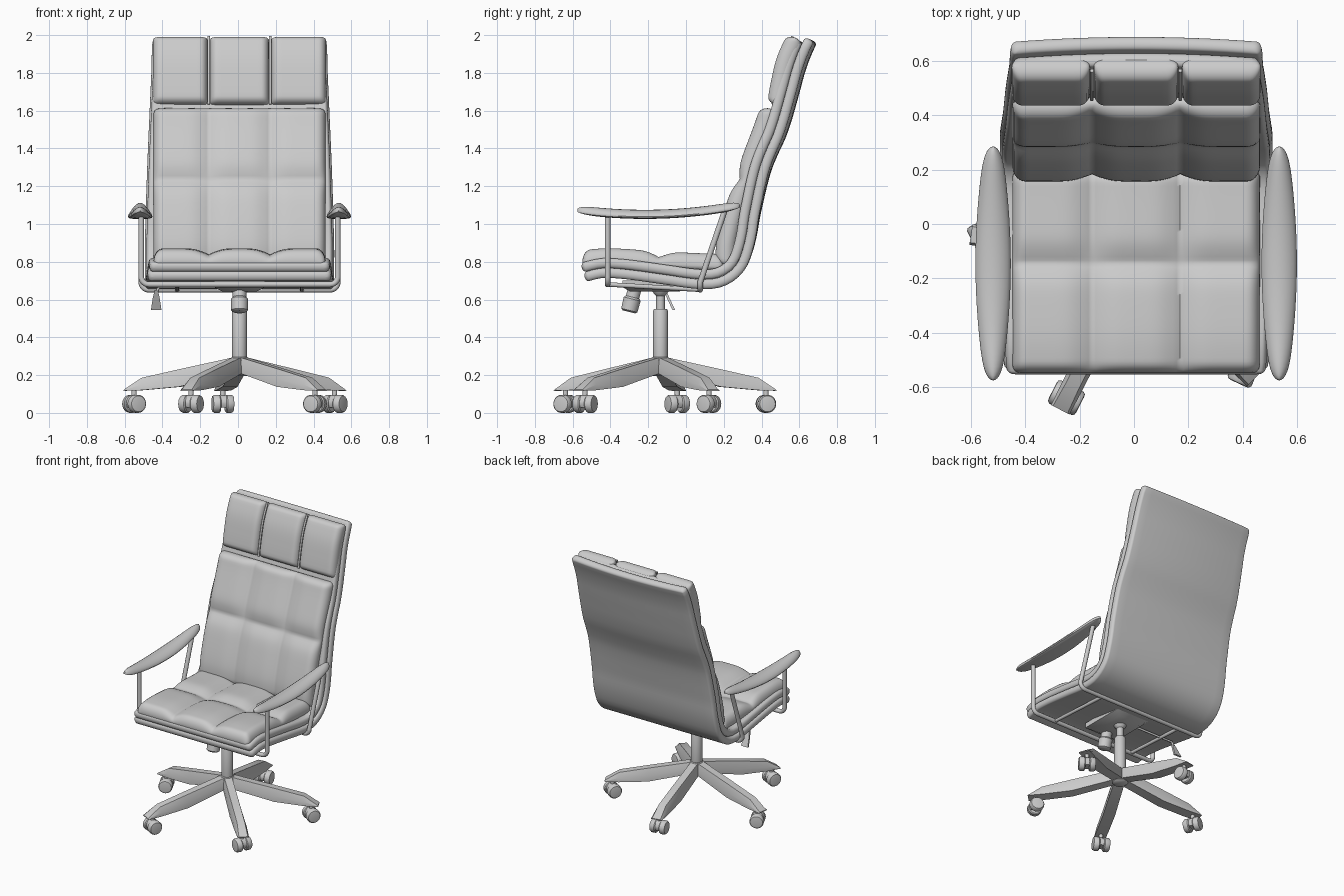
import bpy, math
from mathutils import Vector, Matrix

if "Cube" in bpy.data.objects:
    bpy.data.objects.remove(bpy.data.objects["Cube"])

CX, CY = 0.008, -0.135          # column axis


def make(name, verts, faces, angle=40):
    me = bpy.data.meshes.new(name)
    me.from_pydata([tuple(v) for v in verts], [], faces)
    ob = bpy.data.objects.new(name, me)
    bpy.context.collection.objects.link(ob)
    bpy.ops.object.select_all(action='DESELECT')
    ob.select_set(True)
    bpy.context.view_layer.objects.active = ob
    bpy.ops.object.mode_set(mode='EDIT')
    bpy.ops.mesh.select_all(action='SELECT')
    bpy.ops.mesh.remove_doubles(threshold=0.0001)
    bpy.ops.mesh.normals_make_consistent(inside=False)
    bpy.ops.object.mode_set(mode='OBJECT')
    bpy.ops.object.shade_smooth_by_angle(angle=math.radians(angle))
    return ob


def loft(name, rings, angle=40):
    n = len(rings[0])
    verts = [v for r in rings for v in r]
    faces = [(i*n+j, i*n+(j+1) % n, (i+1)*n+(j+1) % n, (i+1)*n+j)
             for i in range(len(rings)-1) for j in range(n)]
    faces += [tuple(range(n)), tuple(range(len(verts)-n, len(verts)))]
    return make(name, verts, faces, angle)


def turned(name, profile, mat=Matrix(), n=32):
    """Revolve (radius, height) pairs about local z."""
    return loft(name, [[mat @ Vector((r*math.cos(a), r*math.sin(a), h))
                        for a in (2*math.pi*k/n for k in range(n))] for r, h in profile])


def rod(name, pts, r):
    cu = bpy.data.curves.new(name, 'CURVE')
    cu.dimensions, cu.bevel_depth, cu.bevel_resolution, cu.use_fill_caps = '3D', r, 4, True
    sp = cu.splines.new('POLY')
    sp.points.add(len(pts)-1)
    for p, c in zip(sp.points, pts):
        p.co = (*c, 1)
    ob = bpy.data.objects.new(name, cu)
    bpy.context.collection.objects.link(ob)
    bpy.ops.object.select_all(action='DESELECT')
    ob.select_set(True)
    bpy.context.view_layer.objects.active = ob
    bpy.ops.object.convert(target='MESH')
    bpy.ops.object.shade_smooth_by_angle(angle=math.radians(40))


class Path:
    """Smooth side-view (y, z) curve looked up by length."""
    def __init__(self, pts):
        p = [Vector(q) for q in pts]
        p = [2*p[0]-p[1]] + p + [2*p[-1]-p[-2]]
        self.d = []
        for a, b, c, e in zip(p, p[1:], p[2:], p[3:]):
            for k in range(16):
                t = k/16
                self.d.append(0.5*(2*b+(c-a)*t+(2*a-5*b+4*c-e)*t*t+(3*b-a-3*c+e)*t**3))
        self.d.append(p[-2])
        self.s = [0]
        for a, b in zip(self.d, self.d[1:]):
            self.s.append(self.s[-1]+(b-a).length)
        self.len = self.s[-1]

    def at(self, s):
        i = 0
        while i < len(self.s)-2 and self.s[i+1] < s:
            i += 1
        return self.d[i].lerp(self.d[i+1], (s-self.s[i])/(self.s[i+1]-self.s[i]))

    def frame(self, s):
        t = (self.at(min(s+.02, self.len))-self.at(max(s-.02, 0))).normalized()
        return self.at(s), Vector((-t.y, t.x))


def steps(lo, hi, r, n):
    """Even steps with extra ones near both rounded ends."""
    e = [r*(1-math.cos(math.pi/2*k/6)) for k in range(6)]
    m = [lo+r+(hi-lo-2*r)*k/n for k in range(n+1)]
    return [lo+x for x in e] + m + [hi-x for x in reversed(e)]


def pad(name, path, x0, x1, top, bot, r=.035, seams_x=(), seams_s=(), width=lambda f: 1,
        trim=0, n=(30, 30), corner=.03, bow=0, depth=.5):
    """Padded sheet following a path, rounded at its edges and pinched at its seams."""
    end = path.len-trim
    us, ss = steps(x0, x1, r, n[0]), steps(0, end, r, n[1])
    mid, half = (x0+x1)/2, (x1-x0)/2

    def edge(d):
        return math.sqrt(max(0, 1-(1-min(d, r)/r)**2))
    V = [[], []]
    for s in ss:
        p, nrm = path.frame(s)
        dv = min(s, end-s, corner)
        dv = max(dv, 0)
        inset = corner-math.sqrt(max(0, corner**2-(corner-dv)**2))
        f = s/end
        for u in us:
            q = (u-mid)/half
            x = mid+q*(half*width(f)-inset)
            e = edge(min(u-x0, x1-u))*edge(max(0, min(s, end-s)))
            g = 1
            for c, w in [(u-k, .06) for k in seams_x]+[(s-k*end, .06) for k in seams_s]:
                g *= 1-depth*.65*math.exp(-(c/w)**2)-depth*.35*math.exp(-abs(c)/.015)
            b = -bow*(1-q*q)*min(1, max(0, f*2.5-1))
            for side, h in ((0, b+top*e*g), (1, b-bot*e)):
                o = p+nrm*h
                V[side].append((x, o.x, o.y))
    m, c = len(us), len(V[0])
    F = []
    for i in range(len(ss)-1):
        for j in range(m-1):
            a = (i*m+j, i*m+j+1, (i+1)*m+j+1, (i+1)*m+j)
            F += [a, tuple(c+k for k in reversed(a))]
    return make(name, V[0]+V[1], F, 60)


# two-layer shell sweeping from seat front to the top of the back
outer = [(-.53, .695), (-.45, .715), (-.33, .71), (-.14, .685), (.07, .657), (.20, .672),
         (.305, .75), (.36, .89), (.385, 1.04), (.44, 1.29), (.515, 1.475), (.57, 1.66),
         (.62, 1.84), (.675, 1.97)]
shell = Path(outer)


def offset(d):
    fr = [shell.frame(shell.len*k/24) for k in range(25)]
    return Path([tuple(p+n*d) for p, n in fr])


def taper(f):
    return 1+.03*math.sin(math.pi*min(1, f*1.1))-.05*max(0, f-.45)/.55


for nm, d, hw, tr in (("outer_shell", .025, .487, 0), ("inner_shell", .077, .478, .03)):
    pad(nm, offset(d), CX-hw, CX+hw, .026, .026, r=.018, width=taper, trim=tr,
        n=(16, 60), bow=.02)

# quilted cushions
SX = (-.155, .17)
pad("seat_cushion", Path([(-.548, .795), (-.4, .805), (-.15, .79), (.05, .78), (.2, .775)]),
    -.447, .463, .066, .03, r=.05, seams_x=SX, seams_s=(.54,), n=(60, 50))
pad("back_cushion", Path([(.21, .78), (.217, .9), (.26, 1.07), (.31, 1.22), (.35, 1.34),
                          (.41, 1.5), (.448, 1.61)]),
    -.447, .463, .055, .05, r=.05, seams_x=SX, seams_s=(.53,), n=(60, 50))
head = Path([(.478, 1.63), (.50, 1.75), (.53, 1.87), (.582, 1.985)])
for k, (a, b) in enumerate(((-.45, -.162), (-.148, .163), (.177, .466))):
    pad("headrest_cushion_%d" % (k+1), head, a, b, .05, .05, r=.04, n=(12, 14), corner=.015)
for x in SX:
    rod("headrest_piping", [(x, *(p+n*.02)) for p, n in
                            (head.frame(head.len*k/10) for k in range(11))], .007)

# arm frames: two U-shaped rods under the seat
for nm, yb, yt, zb in (("front_arm_frame", -.415, -.415, .68), ("rear_arm_frame", .075, .205, .652)):
    side = [(.52, yt, 1.07), (.52, yb, zb+.04)]
    side += [(.48+.04*math.cos(a), yb, zb+.04-.04*math.sin(a)) for a in
             (math.pi/2*k/6 for k in range(1, 7))]
    rod(nm, [(CX+x, y, z) for x, y, z in side]+[(CX-x, y, z) for x, y, z in reversed(side)], .015)
for x in (-.33, .33):
    rod("under_seat_rail", [(CX+x, -.415, .68), (CX+x, .075, .652)], .012)

# armrests
for sgn, nm in ((-1, "left_armrest"), (1, "right_armrest")):
    rings = []
    for k in range(33):
        t = -math.cos(math.pi*k/32)
        cap = max(.03, math.sqrt(max(0, 1-abs(t)**12)))
        w = (.034+.031*math.cos(math.pi/2*t))*cap
        y = -.145+.43*t
        z = 1.052+.012*t+.036*t*t
        ring = []
        for j in range(20):
            a = 2*math.pi*j/20
            droop = -.012*math.cos(a)**2
            ring.append((CX+sgn*.526+w*math.cos(a), y, z+droop+.024*cap*math.sin(a)))
        rings.append(ring)
    loft(nm, rings)

# tilt mechanism, knob and lever
loft("mechanism_plate", [[(CX+sx*w, CY-.03+sy*l, z) for sx, sy in ((-1, -1), (1, -1), (1, 1), (-1, 1))]
                         for w, l, z in ((.09, .13, .642), (.135, .17, .665), (.135, .17, .70))])
K = Matrix.Translation((CX, -.302, .532)) @ Matrix.Rotation(math.radians(12), 4, 'X').inverted()
K = Matrix.Translation((CX, -.302, .535)) @ Matrix.Rotation(math.radians(-14), 4, 'X')
turned("tension_knob", [(.034, 0), (.044, .008), (.046, .07), (.036, .08), (.036, .15)], K)
rod("lever_rod", [(CX, -.11, .665), (-.42, -.11, .665), (-.43, -.105, .64)], .008)
loft("lever_paddle", [[(-.433+sx*w, y+sy*.007, z) for sx, sy in ((-1, -1), (1, -1), (1, 1), (-1, 1))]
                      for w, y, z in ((.008, -.112, .65), (.018, -.095, .61), (.028, -.065, .545))])

# gas column
C = Matrix.Translation((CX, CY, 0))
turned("column_tube", [(.036, .2), (.039, .21), (.039, .54), (.034, .55)], C)
turned("column_piston", [(.023, .54), (.023, .62), (.034, .63), (.05, .655), (.05, .68)], C)
turned("base_hub", [(.04, .195), (.052, .205), (.052, .28), (.04, .297)], C)

# five-star base with twin-wheel casters
for k, yaw in enumerate((30, 0, 35, 0, 20)):
    R = C @ Matrix.Rotation(math.radians(27+72*k), 4, 'Z')
    rings = []
    for r, zb, zt, wt, wb in ((.02, .215, .296, .026, .036), (.32, .138, .231, .026, .04),
                              (.52, .12, .186, .026, .04), (.615, .117, .123, .03, .038)):
        rings.append([R @ Vector(v) for v in ((r, -wb, zb), (r, wb, zb), (r, wb, zb+(zt-zb)*.45),
                                              (r, wt, zt), (r, -wt, zt), (r, -wb, zb+(zt-zb)*.45))])
    loft("base_leg_%d" % (k+1), rings, 25)
    W = R @ Matrix.Translation((.565, 0, .048)) @ Matrix.Rotation(math.radians(yaw), 4, 'Z')
    turned("caster_stem", [(.014, .03), (.014, .085)], W, 16)
    A = W @ Matrix.Rotation(math.pi/2, 4, 'X')
    for s in (-1, 1):
        turned("caster_wheel", [(.042, s*.014), (.048, s*.02), (.048, s*.046), (.042, s*.055),
                                (.03, s*.057)], A, 28)
    hood = [(.04*math.cos(a), .047*math.sin(a)) for a in (math.pi*j/10 for j in range(11))]
    hood += [(-.03, -.02), (.03, -.02)]
    loft("caster_hood", [[W @ Vector((x, y, z)) for x, z in hood] for y in (-.018, .018)])
